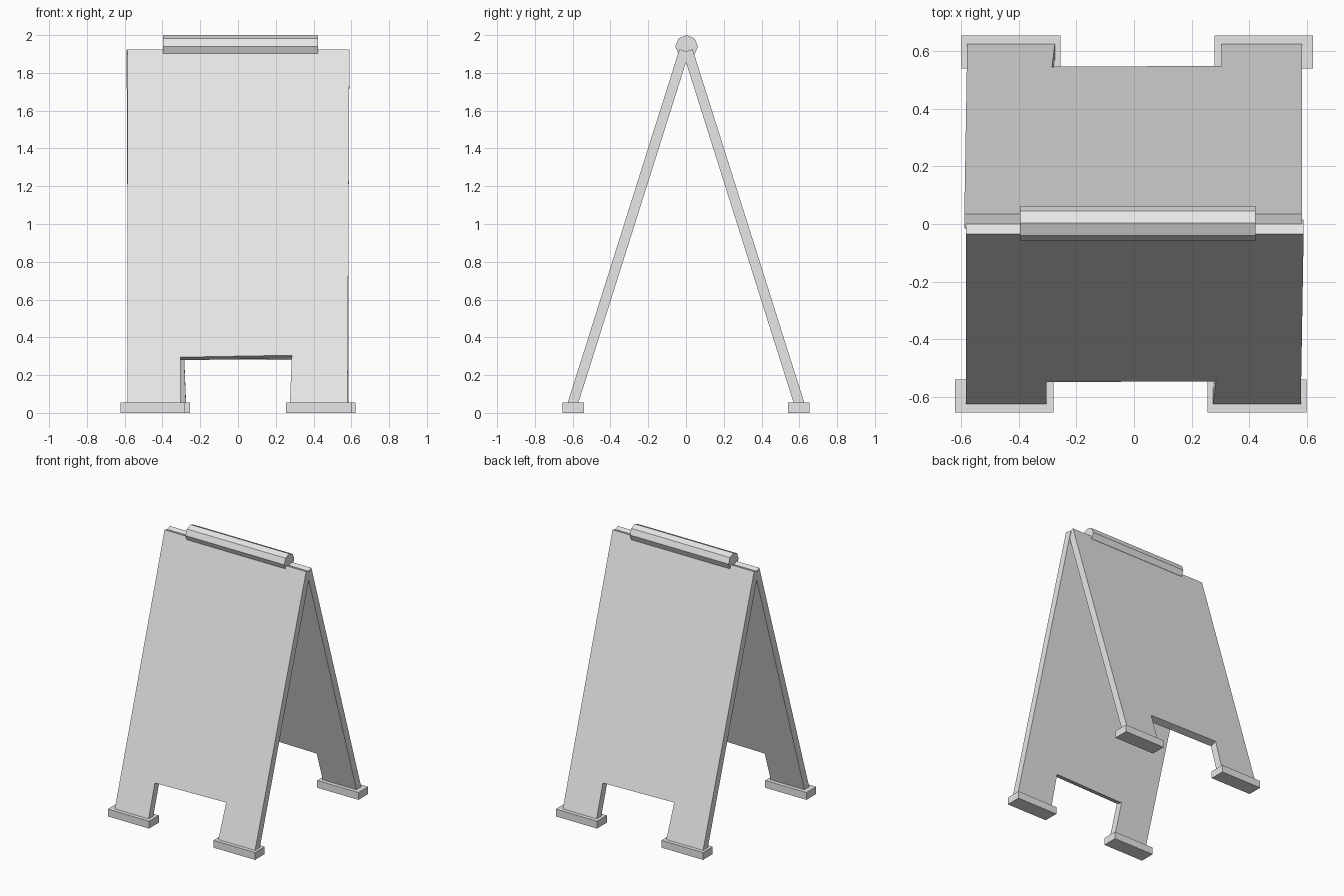
import bpy, bmesh, math
from mathutils import Matrix, Vector

cube = bpy.data.objects.get("Cube")
if cube:
    bpy.data.objects.remove(cube, do_unlink=True)

grey = bpy.data.materials.new("light_grey")
grey.use_nodes = True
grey.diffuse_color = (0.8, 0.8, 0.8, 1)
grey.node_tree.nodes["Principled BSDF"].inputs["Base Color"].default_value = (0.8, 0.8, 0.8, 1)

HALF_TURN = Matrix.Rotation(math.pi, 4, "Z")


def add_prism(name, points, depth, matrix=None):
    """Extrude a flat outline along a depth vector."""
    bm = bmesh.new()
    face = bm.faces.new([bm.verts.new(p) for p in points])
    moved = bmesh.ops.extrude_face_region(bm, geom=[face])["geom"]
    verts = [v for v in moved if isinstance(v, bmesh.types.BMVert)]
    bmesh.ops.translate(bm, verts=verts, vec=depth)
    if matrix:
        bm.transform(matrix)
    bmesh.ops.recalc_face_normals(bm, faces=bm.faces)
    mesh = bpy.data.meshes.new(name)
    bm.to_mesh(mesh)
    bm.free()
    mesh.materials.append(grey)
    obj = bpy.data.objects.new(name, mesh)
    bpy.context.collection.objects.link(obj)
    return obj


# Board outline on its sloping outer face: x and height
TOP, TOP_Y, SLOPE = 1.925, -0.035, 0.316
outline = [(-0.585, 0.03), (-0.305, 0.03), (-0.305, 0.295), (0.285, 0.305),
           (0.274, 0.03), (0.58, 0.03), (0.59, TOP), (-0.585, TOP)]
board = [(x, TOP_Y - (TOP - z) * SLOPE, z) for x, z in outline]
inward = Vector((0, 1, -SLOPE)).normalized() * 0.054

# Two leaning boards with their feet, the back a half turn of the front
for side, turn in (("front", Matrix.Identity(4)), ("back", HALF_TURN)):
    add_prism(side + "_board", board, inward, turn)
    for label, x0, x1 in (("outer_foot_a", -0.622, -0.28), ("outer_foot_b", 0.255, 0.60)):
        base = [(x0, -0.655, 0), (x1, -0.655, 0), (x1, -0.54, 0), (x0, -0.54, 0)]
        add_prism(side + "_" + label, base, Vector((0, 0, 0.055)), turn)

# Eight-sided bar along the ridge
ring = [(-0.397, 0.003 + 0.06 * math.cos(i * math.pi / 4),
         1.94 + 0.06 * math.sin(i * math.pi / 4)) for i in range(8)]
add_prism("top_bar", ring, Vector((0.82, 0, 0)))
